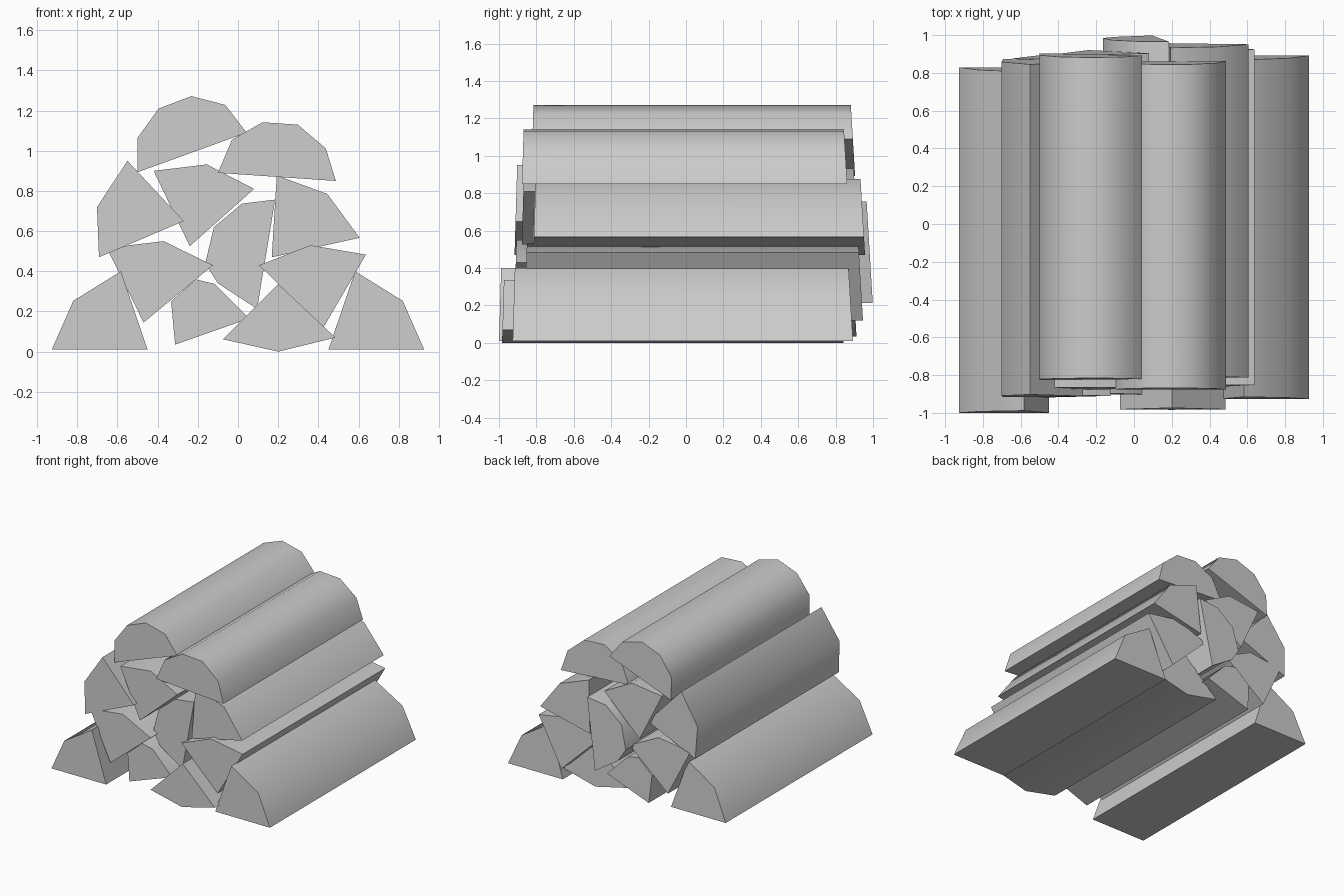
import bpy, bmesh, math

default_cube = bpy.data.objects.get("Cube")
if default_cube:
    bpy.data.objects.remove(default_cube, do_unlink=True)

# One plain grey for the whole woodpile
grey = bpy.data.materials.new("plain_grey")
grey.use_nodes = True
colour = (0.6, 0.6, 0.6, 1)
grey.diffuse_color = colour
grey.node_tree.nodes["Principled BSDF"].inputs["Base Color"].default_value = colour

FRONT_LEAN, BACK_LEAN = 0.03, -0.06


def split_log(name, front, back, profile):
    """Extrude an (x, z) profile along y, with slightly leaning sawn ends."""
    middle = sum(z for x, z in profile) / len(profile)
    bm = bmesh.new()
    near = [bm.verts.new((x, front + FRONT_LEAN * (z - middle), z)) for x, z in profile]
    far = [bm.verts.new((x, back + BACK_LEAN * (z - middle), z)) for x, z in profile]
    bm.faces.new(near)
    bm.faces.new(far)
    count = len(profile)
    for i in range(count):
        j = (i + 1) % count
        bm.faces.new((near[i], near[j], far[j], far[i]))
    bmesh.ops.recalc_face_normals(bm, faces=bm.faces)
    mesh = bpy.data.meshes.new(name)
    bm.to_mesh(mesh)
    bm.free()
    mesh.materials.append(grey)
    log = bpy.data.objects.new(name, mesh)
    bpy.context.collection.objects.link(log)

    # Smooth bark, sharp split edges
    bpy.ops.object.select_all(action="DESELECT")
    log.select_set(True)
    bpy.context.view_layer.objects.active = log
    bpy.ops.object.shade_smooth_by_angle(angle=math.radians(45))
    return log


# Bottom row: mirrored outer wedges and two inner pieces
wedge = [(0.45, 0.01), (0.583, 0.4), (0.82, 0.253), (0.927, 0.01)]
split_log("bottom_left_log", -0.922, 0.883, wedge)
split_log("bottom_right_log", -0.995, 0.82, [(-x, z) for x, z in wedge])
split_log("bottom_middle_log", -0.98, 0.835,
          [(0.2, 0), (-0.075, 0.062), (0.2, 0.337), (0.485, 0.07)])
split_log("bottom_inner_log", -0.9, 0.9,
          [(-0.313, 0.035), (-0.333, 0.25), (-0.21, 0.36), (-0.115, 0.337), (0.055, 0.165)])

# Middle rows: wedges around the core
split_log("lower_right_log", -0.91, 0.88,
          [(-0.645, 0.5), (-0.54, 0.53), (-0.37, 0.55), (-0.125, 0.43), (-0.47, 0.145)])
split_log("lower_left_log", -0.855, 0.93,
          [(0.105, 0.43), (0.36, 0.53), (0.637, 0.483), (0.425, 0.12)])
split_log("core_log", -0.82, 0.98,
          [(0.02, 0.737), (0.185, 0.757), (0.095, 0.213), (-0.1, 0.34),
           (-0.163, 0.44), (-0.12, 0.62)])
split_log("upper_right_log", -0.91, 0.86,
          [(-0.692, 0.47), (-0.702, 0.72), (-0.55, 0.95), (-0.27, 0.65)])
split_log("upper_left_log", -0.81, 0.945,
          [(0.193, 0.877), (0.445, 0.785), (0.605, 0.567), (0.168, 0.47)])
split_log("upper_middle_log", -0.87, 0.905,
          [(-0.42, 0.9), (-0.155, 0.932), (0.08, 0.81), (-0.24, 0.525)])

# Top row: half-round logs
split_log("top_right_log", -0.82, 0.89,
          [(-0.5, 0.893), (-0.5, 1.065), (-0.395, 1.21), (-0.232, 1.272),
           (-0.063, 1.228), (0.043, 1.09)])
split_log("top_left_log", -0.872, 0.852,
          [(-0.1, 0.89), (-0.03, 1.055), (0.122, 1.142), (0.298, 1.13),
           (0.437, 1.012), (0.487, 0.85)])
